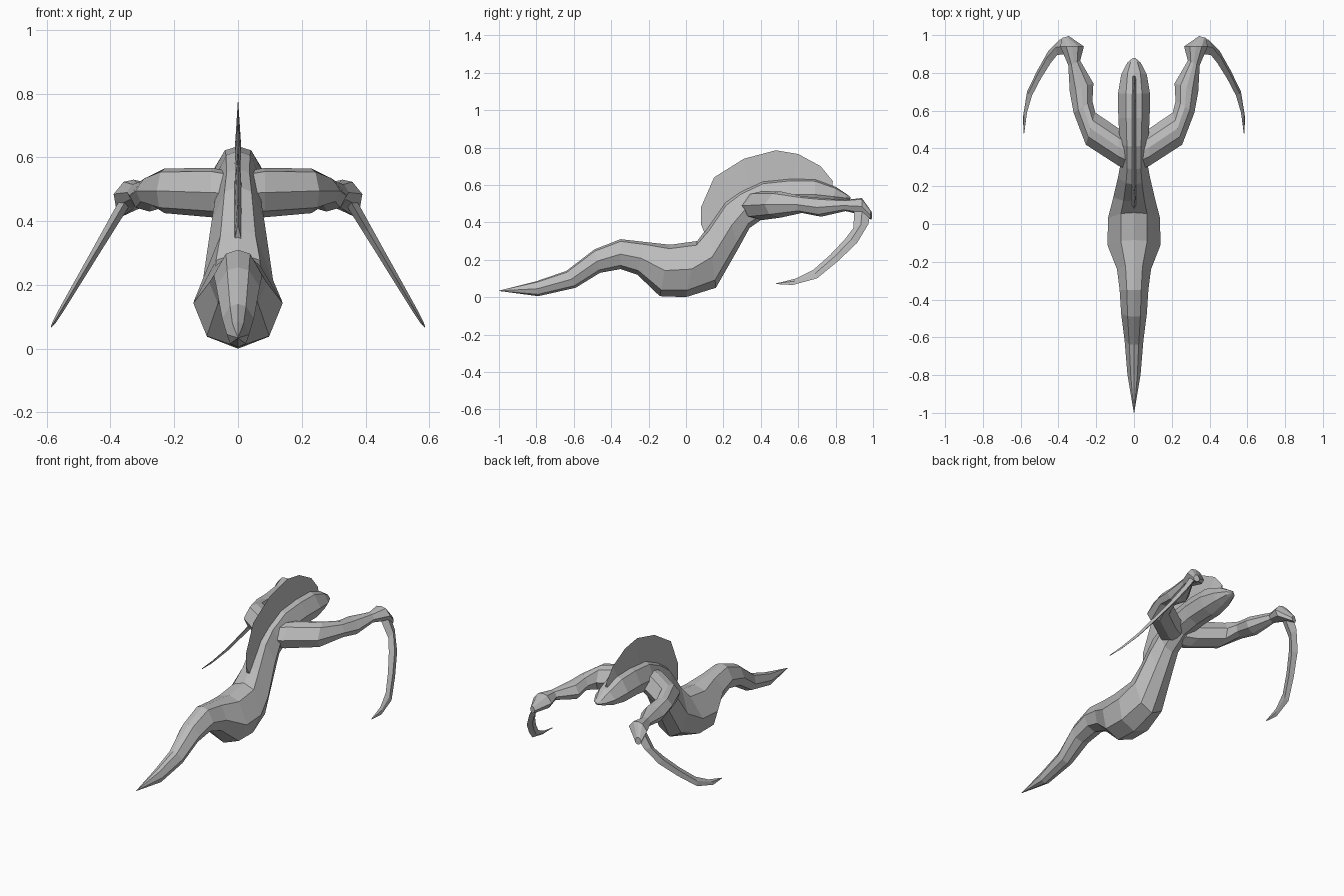
import bpy
import bmesh
from mathutils import Vector

cube = bpy.data.objects.get("Cube")
if cube:
    bpy.data.objects.remove(cube, do_unlink=True)

skin = bpy.data.materials.new("grey skin")
skin.use_nodes = True
GREY = (0.5, 0.5, 0.5, 1)
skin.diffuse_color = GREY
skin.node_tree.nodes["Principled BSDF"].inputs["Base Color"].default_value = GREY

# Cross-sections as (side, up) factors
OCTAGON = [(0, 1), (0.5, 0.85), (1, 0), (0.7, -0.75),
           (0, -1), (-0.7, -0.75), (-1, 0), (-0.5, 0.85)]
DIAMOND = [(0, 1), (1, 0), (0, -1), (-1, 0)]


def loft(name, stations, section):
    """Skin rings given as (centre, side vector, up vector), capping both ends."""
    bm = bmesh.new()
    rings = [[bm.verts.new(c + s * a + u * b) for a, b in section]
             for c, s, u in stations]
    n = len(section)
    for r0, r1 in zip(rings, rings[1:]):
        for i in range(n):
            j = (i + 1) % n
            bm.faces.new((r0[i], r0[j], r1[j], r1[i]))
    bm.faces.new(rings[0])
    bm.faces.new(rings[-1])
    bmesh.ops.remove_doubles(bm, verts=bm.verts, dist=0.0005)
    bmesh.ops.recalc_face_normals(bm, faces=bm.faces)
    mesh = bpy.data.meshes.new(name)
    bm.to_mesh(mesh)
    bm.free()
    mesh.materials.append(skin)
    obj = bpy.data.objects.new(name, mesh)
    bpy.context.collection.objects.link(obj)
    return obj


def between(a, b, side):
    """Station spanning from low point b to high point a."""
    a, b = Vector(a), Vector(b)
    return (a + b) / 2, Vector(side), (a - b) / 2


# Body from tail tip to head: top y, z, bottom y, z, half width
BODY = [
    (-1, .035, -1, .033, .001), (-.8, .085, -.79, .005, .035),
    (-.64, .14, -.59, .05, .05), (-.49, .255, -.46, .13, .068),
    (-.35, .31, -.35, .15, .076), (-.22, .295, -.26, .12, .09),
    (-.085, .28, -.14, .005, .14), (.06, .3, 0, 0, .138),
    (.12, .38, .16, .05, .11), (.21, .51, .28, .26, .085),
    (.29, .565, .34, .37, .072), (.41, .62, .44, .44, .075),
    (.56, .635, .56, .46, .083), (.69, .632, .69, .465, .085),
    (.8, .59, .78, .485, .068), (.86, .55, .85, .51, .035),
    (.88, .535, .88, .525, .005)]
loft("body", [between((0, ty, tz), (0, by, bz), (w, 0, 0))
              for ty, tz, by, bz, w in BODY], OCTAGON)

# Back fin: thin wedge from the spine (y, z) out to the rim (y, z)
FIN = [
    (.08, .39, .1, .34), (.08, .48, .16, .42), (.15, .64, .22, .5),
    (.31, .74, .34, .57), (.48, .785, .48, .61), (.6, .765, .58, .62),
    (.72, .7, .68, .62), (.785, .62, .78, .58)]
loft("back_fin", [between((0, ry, rz), (0, sy, sz), (.011, 0, 0))
                  for ry, rz, sy, sz in FIN], [(0, 1), (1, -1), (-1, -1)])

# Arm from shoulder to hand: outer x, y, inner x, y, top z, bottom z
ARM = [
    (.02, .28, .02, .47, .555, .42), (.085, .31, .08, .505, .567, .412),
    (.255, .42, .205, .59, .565, .425), (.32, .59, .22, .65, .54, .45),
    (.34, .7, .215, .745, .53, .43), (.348, .84, .285, .865, .52, .46),
    (.39, .94, .265, .94, .53, .44), (.382, .985, .345, .995, .46, .415)]

# Scythe blade: outer edge y, z, inner edge y, z
BLADE = [
    (.985, .45, .9, .47), (.975, .39, .895, .37), (.915, .29, .85, .31),
    (.81, .19, .77, .225), (.7, .1, .68, .145),
    (.57, .065, .59, .1), (.48, .07, .48, .073)]


def blade_point(sign, y, z):
    # The blade lies in a plane that leans outwards
    return Vector((sign * (.36 + (.45 - z) * .59), y, z))


for side_name, sign in (("left", 1), ("right", -1)):
    arm = []
    for ox, oy, ix, iy, top, bottom in ARM:
        outer, inner = Vector((sign * ox, oy, 0)), Vector((sign * ix, iy, 0))
        centre = (outer + inner) / 2 + Vector((0, 0, (top + bottom) / 2))
        arm.append((centre, (outer - inner) / 2, Vector((0, 0, (top - bottom) / 2))))
    loft(side_name + "_arm", arm, OCTAGON)

    normal = Vector((sign * .86, 0, .51))
    blade = []
    for i, (oy, oz, iy, iz) in enumerate(BLADE):
        thickness = .018 * (1 - i / len(BLADE))
        blade.append(between(blade_point(sign, oy, oz),
                             blade_point(sign, iy, iz), normal * thickness))
    loft(side_name + "_blade", blade, DIAMOND)
